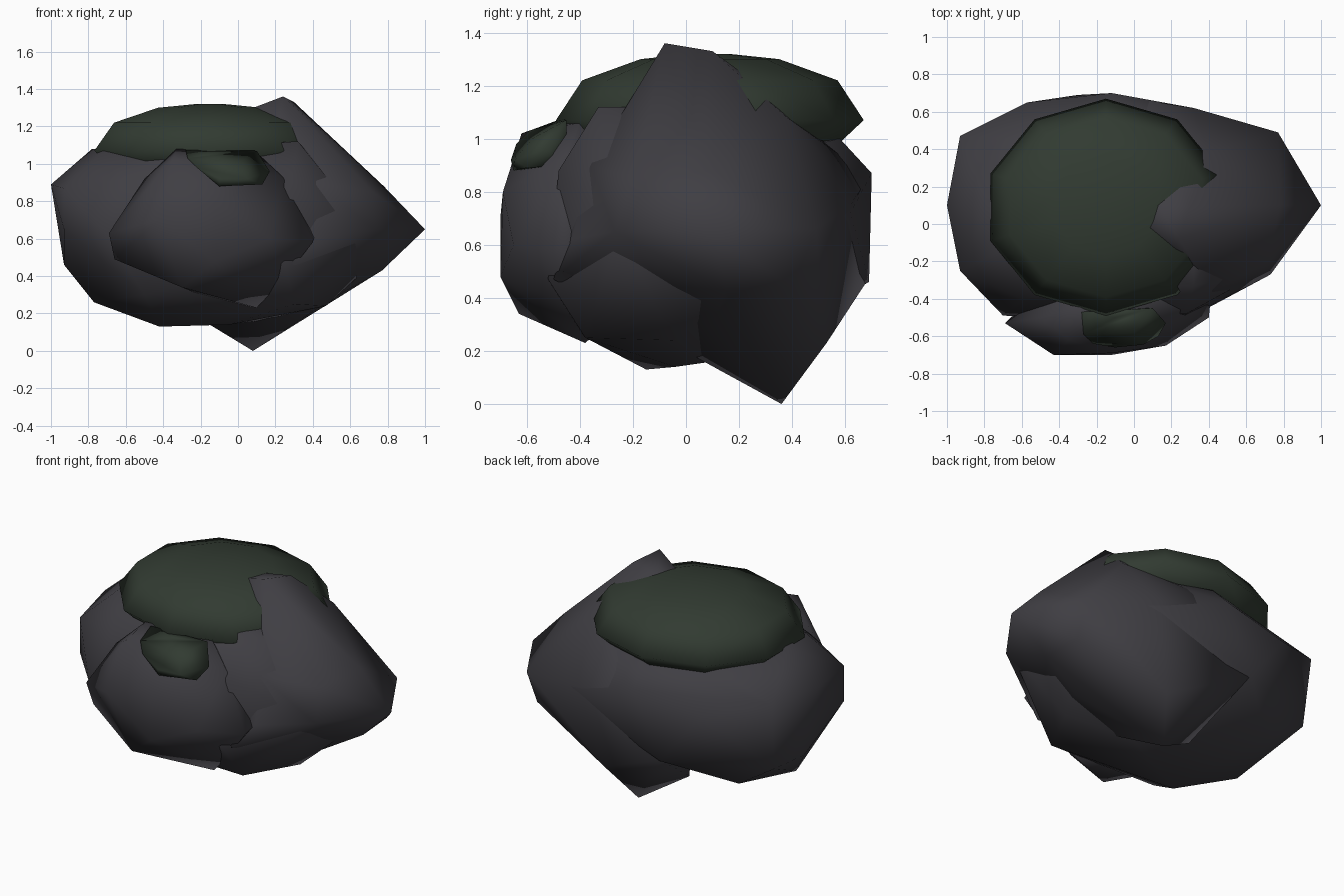
import bpy, bmesh, math

def material(name, colour):
    m = bpy.data.materials.new(name)
    m.diffuse_color = (*colour, 1)
    return m

STONE = material("dark stone", (0.050, 0.048, 0.056))
MOSS = material("dark moss", (0.031, 0.043, 0.031))

def chunk(name, points, mat):
    """Smooth-shaded convex boulder wrapped around a few corner points."""
    bm = bmesh.new()
    for p in points:
        bm.verts.new(p)
    bmesh.ops.convex_hull(bm, input=list(bm.verts))
    loose = [v for v in bm.verts if not v.link_faces]
    bmesh.ops.delete(bm, geom=loose, context='VERTS')
    bmesh.ops.recalc_face_normals(bm, faces=list(bm.faces))
    for f in bm.faces:
        f.smooth = True
    me = bpy.data.meshes.new(name)
    bm.to_mesh(me)
    bm.free()
    me.materials.append(mat)
    ob = bpy.data.objects.new(name, me)
    bpy.context.collection.objects.link(ob)
    return ob

def cushion(name, centre, radii, rings, sides, mat):
    """Moss pad from stacked rings given as (scale, height)."""
    pts = []
    for scale, z in rings:
        for i in range(sides):
            a = 2 * math.pi * (i + 0.5) / sides
            pts.append((centre[0] + radii[0] * scale * math.cos(a),
                        centre[1] + radii[1] * scale * math.sin(a), z))
    return chunk(name, pts, mat)

# Broad main boulder
chunk("main_boulder", [
    (-1, .1, .89), (-.93, -.25, .87), (-.93, -.25, .65), (-.93, .15, .46),
    (-.93, .47, .9), (-.91, .42, .47), (-.57, .65, .8), (-.12, .7, .87),
    (-.3, .69, .46), (-.77, 0, .26), (-.42, -.15, .13), (-.05, -.04, .14),
    (.1, .1, .16), (-.65, .4, .3), (-.78, .1, 1.08), (-.72, -.15, 1.07),
    (-.5, .45, 1.02), (-.7, -.49, .62), (-.6, -.4, .92), (-.3, -.36, 1.07),
    (-.1, .58, 1.0), (.2, .5, .98), (.32, .62, .72), (.28, -.48, .88),
    (.25, -.52, .47), (.32, -.33, 1.12), (.32, -.17, 1.12), (.3, -.38, .25),
    (-.5, -.42, .3), (.47, -.05, .24), (.7, -.25, .65), (.75, .46, .66),
    (.7, .1, .45)], STONE)

# Pointed right end with its peak and the spur underneath
chunk("peak_boulder", [
    (.08, .36, 0), (.2, .53, .23), (.35, .2, .2), (.52, .1, .29),
    (.77, .15, .43), (.76, .4, .44), (1, .1, .65), (.77, .49, .66),
    (.32, .62, .75), (.73, -.27, .65), (.72, -.2, .85), (.78, .1, .88),
    (.24, -.08, 1.36), (.3, .1, 1.33), (.13, .1, 1.3), (.03, 0, 1.28),
    (.2, -.18, 1.13), (.42, -.17, 1.1), (.5, .1, 1.13), (.4, .38, 1.08),
    (.22, .25, 1.22), (-.2, .25, .17), (.3, .5, .95), (-.12, .69, .86),
    (-.3, .68, .46), (.42, -.36, .9), (.42, -.43, .62), (.3, -.5, .47)],
    STONE)

# Front boulder
chunk("front_boulder", [
    (-.43, -.7, .7), (-.12, -.7, .48), (-.12, -.69, .8), (.17, -.65, .6),
    (.4, -.5, .58), (.41, -.4, .62), (.24, -.46, .93), (.1, -.4, 1.06),
    (-.33, -.45, 1.08), (-.35, -.62, 1.02), (-.5, -.5, .92),
    (-.69, -.53, .63), (-.66, -.5, .49), (-.3, -.63, .34), (.1, -.38, .23),
    (.24, -.45, .38), (-.2, -.3, .3), (-.2, -.2, .9)], STONE)

# Moss cap and the small patch below it
cushion("moss_cap", (-.15, .09), (.65, .58),
        [(.78, .95), (1, 1.07), (.83, 1.22), (.45, 1.3), (.12, 1.32)], 10, MOSS)
chunk("moss_patch", [
    (-.1, -.66, .92), (.05, -.645, .92), (-.22, -.64, .98), (-.1, -.65, .88),
    (.13, -.6, .89), (.17, -.53, .96), (.1, -.45, 1.07), (-.1, -.5, 1.06),
    (-.28, -.47, 1.075), (-.27, -.59, 1.03), (0, -.45, .9),
    (0, -.58, 1.0)], MOSS)
